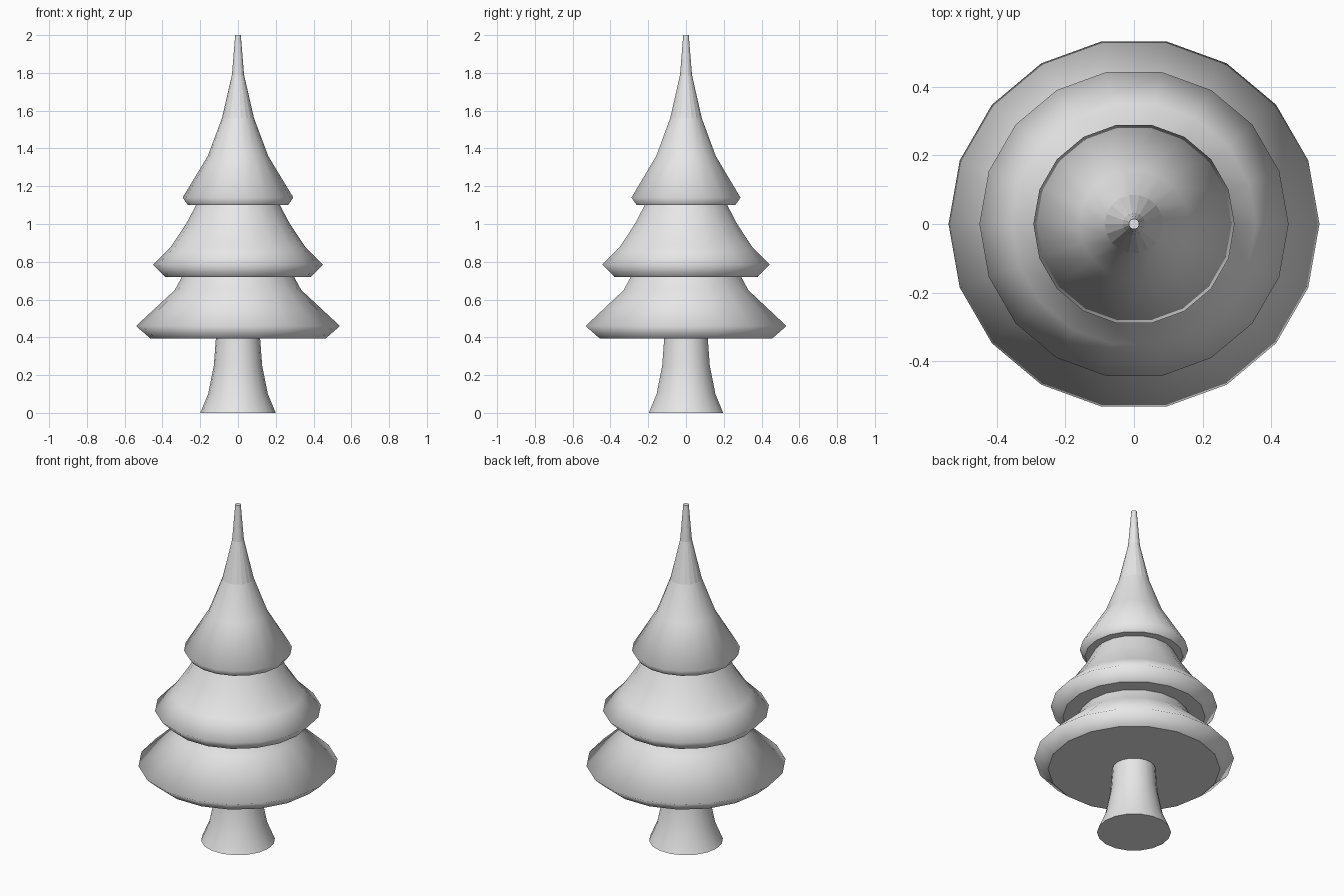
import bpy, bmesh
from math import cos, sin, tau

SIDES = 18

cube = bpy.data.objects.get("Cube")
if cube:
    bpy.data.objects.remove(cube, do_unlink=True)

grey = bpy.data.materials.new("light_grey")
grey.use_nodes = True
colour = (0.8, 0.8, 0.8, 1)
grey.diffuse_color = colour
grey.node_tree.nodes["Principled BSDF"].inputs["Base Color"].default_value = colour


def lathe(name, profile, flat_above=9):
    """Revolve (radius, height) points into a capped solid with sharp cap edges."""
    bm = bmesh.new()
    rings = [[bm.verts.new((r * cos(tau * i / SIDES), r * sin(tau * i / SIDES), z))
              for i in range(SIDES)] for r, z in profile]
    for low, high in zip(rings, rings[1:]):
        for i in range(SIDES):
            j = (i + 1) % SIDES
            face = bm.faces.new((low[i], low[j], high[j], high[i]))
            face.smooth = face.calc_center_median().z < flat_above
    caps = [bm.faces.new(rings[0][::-1]), bm.faces.new(rings[-1])]
    for cap in caps:
        for edge in cap.edges:
            edge.smooth = False
    mesh = bpy.data.meshes.new(name)
    bm.to_mesh(mesh)
    bm.free()
    mesh.materials.append(grey)
    obj = bpy.data.objects.new(name, mesh)
    bpy.context.collection.objects.link(obj)
    return obj


# Flared trunk
lathe("trunk", [(0.2, 0), (0.158, 0.1), (0.128, 0.25), (0.116, 0.41)])

# Three tiers of foliage, each tucked into the one above
lathe("lower_foliage", [(0.465, 0.395), (0.54, 0.46), (0.335, 0.65),
                        (0.297, 0.72), (0.285, 0.74)])
lathe("middle_foliage", [(0.385, 0.72), (0.45, 0.785), (0.355, 0.88),
                         (0.275, 1.0), (0.222, 1.1), (0.212, 1.12)])

# Top tier drawn out into a thin faceted tip
lathe("upper_foliage", [(0.265, 1.1), (0.293, 1.14), (0.16, 1.36),
                        (0.085, 1.56), (0.032, 1.79), (0.015, 2.0)], flat_above=1.56)
